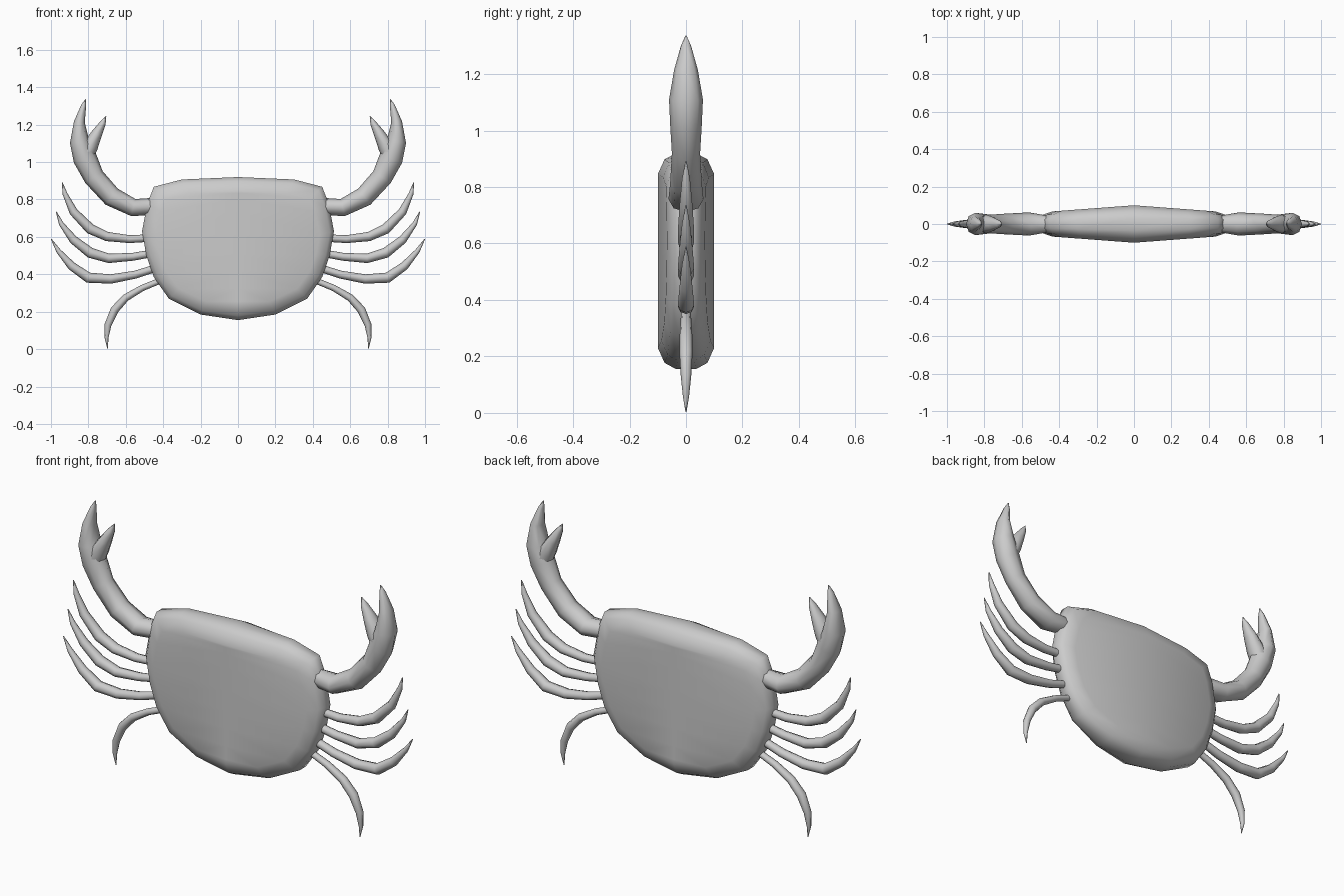
import bpy, bmesh, math
from mathutils import Vector

if "Cube" in bpy.data.objects:
    bpy.data.objects.remove(bpy.data.objects["Cube"])


def finish(name, bm, angle=60, mirror=False):
    bmesh.ops.recalc_face_normals(bm, faces=bm.faces)
    me = bpy.data.meshes.new(name)
    bm.to_mesh(me)
    bm.free()
    ob = bpy.data.objects.new(name, me)
    bpy.context.collection.objects.link(ob)
    if mirror:
        ob.modifiers.new("Mirror", 'MIRROR').use_clip = False
    bpy.ops.object.select_all(action='DESELECT')
    ob.select_set(True)
    bpy.context.view_layer.objects.active = ob
    bpy.ops.object.shade_smooth_by_angle(angle=math.radians(angle))
    return ob


def limb(name, path, sides=8):
    """Tapered tube; path points are (x, z, radius in plane, radius in y)."""
    bm = bmesh.new()
    pts = [Vector((p[0], 0, p[1])) for p in path]
    rings = []
    for i, (x, z, r, ry) in enumerate(path):
        t = (pts[min(i + 1, len(pts) - 1)] - pts[max(i - 1, 0)]).normalized()
        n = Vector((-t.z, 0, t.x))
        rings.append([bm.verts.new(pts[i] + n * r * math.cos(a) + Vector((0, ry * math.sin(a), 0)))
                      for a in (2 * math.pi * k / sides for k in range(sides))])
    for a, b in zip(rings, rings[1:]):
        for k in range(sides):
            j = (k + 1) % sides
            bm.faces.new((a[k], a[j], b[j], b[k]))
    bm.faces.new(rings[0])
    bm.faces.new(rings[-1])
    return finish(name, bm, mirror=True)


# Shell: half outline lofted through inset rings, closed by a bulging front and back
half = [(0.30, 0.907), (0.45, 0.868), (0.485, 0.78), (0.513, 0.63), (0.49, 0.50),
        (0.45, 0.385), (0.37, 0.27), (0.20, 0.185)]
outline = [(0, 0.92)] + half + [(0, 0.155)] + [(-x, z) for x, z in reversed(half)]
n = len(outline)
bm = bmesh.new()


def ring(inset, depth):
    sx, sz = 1 - inset / 0.51, 1 - inset / 0.38
    out = []
    for x, z in outline:
        px, pz = x * sx, 0.54 + (z - 0.54) * sz
        out.append(bm.verts.new((px, depth * (1 - 0.75 * abs(px)), pz)))
    return out


rings = [ring(i, d) for i, d in
         ((0.075, -0.1), (0.022, -0.076), (0, -0.035), (0, 0.035), (0.022, 0.076), (0.075, 0.1))]
for a, b in zip(rings, rings[1:]):
    for k in range(n):
        j = (k + 1) % n
        bm.faces.new((a[k], a[j], b[j], b[k]))
for r in (rings[0], rings[-1]):
    h = n // 2
    mid = [r[0]] + [bm.verts.new((0, r[0].co.y, r[k].co.z)) for k in range(1, h)] + [r[h]]
    for s in (1, -1):
        for k in range(h):
            f = [mid[k], r[s * k], r[s * (k + 1)], mid[k + 1]]
            bm.faces.new(list(dict.fromkeys(f)))
finish("shell", bm)

# Claw arms with the large outer finger
limb("claw_arm", [
    (0.465, 0.762, 0.046, 0.045), (0.56, 0.757, 0.047, 0.062), (0.675, 0.815, 0.054, 0.056),
    (0.77, 0.92, 0.056, 0.05), (0.818, 1.02, 0.064, 0.056), (0.847, 1.11, 0.052, 0.06),
    (0.848, 1.215, 0.029, 0.042), (0.826, 1.30, 0.014, 0.018), (0.815, 1.336, 0.002, 0.002)])

# Small inner claw fingers
limb("claw_finger", [
    (0.82, 1.02, 0.045, 0.045), (0.79, 1.085, 0.042, 0.05), (0.756, 1.15, 0.030, 0.038),
    (0.722, 1.21, 0.016, 0.02), (0.706, 1.245, 0.002, 0.002)])

# Three pairs of walking legs curving up, one pair curving down
legs = [
    [(0.47, 0.594), (0.58, 0.588), (0.70, 0.602), (0.79, 0.643), (0.88, 0.735), (0.925, 0.83), (0.94, 0.892)],
    [(0.46, 0.512), (0.56, 0.494), (0.69, 0.485), (0.79, 0.515), (0.88, 0.585), (0.945, 0.67), (0.972, 0.735)],
    [(0.45, 0.43), (0.55, 0.398), (0.68, 0.375), (0.80, 0.382), (0.89, 0.445), (0.96, 0.525), (0.998, 0.588)],
    [(0.41, 0.368), (0.51, 0.328), (0.60, 0.275), (0.66, 0.21), (0.695, 0.13), (0.703, 0.06), (0.697, 0.003)],
]
widths = [(0.020, 0.020), (0.021, 0.024), (0.025, 0.028), (0.028, 0.029), (0.023, 0.023), (0.013, 0.014), (0.002, 0.002)]
for i, pts in enumerate(legs):
    s = 0.8 if i == 3 else 1
    limb(f"leg_{i + 1}", [(x, z, r * s, ry * s) for (x, z), (r, ry) in zip(pts, widths)])
